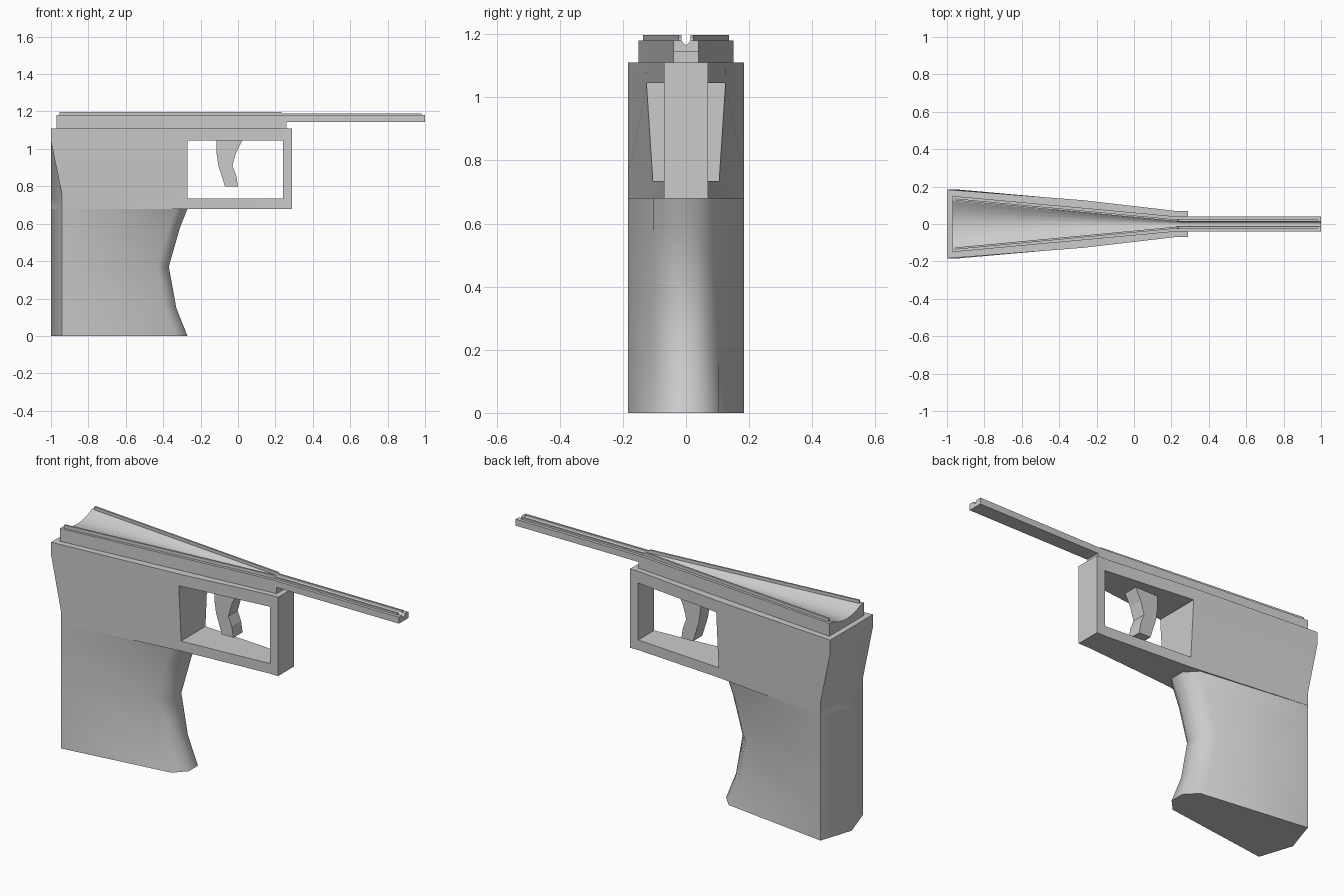
import bpy, bmesh, math

if "Cube" in bpy.data.objects:
    bpy.data.objects.remove(bpy.data.objects["Cube"], do_unlink=True)

grey = bpy.data.materials.new("plain grey")
grey.use_nodes = True
grey.diffuse_color = (0.6, 0.6, 0.6, 1)
grey.node_tree.nodes["Principled BSDF"].inputs["Base Color"].default_value = (0.6, 0.6, 0.6, 1)


def loft(name, rings, smooth=None):
    """Skin a closed solid through rings of equal point count."""
    bm = bmesh.new()
    rows = [[bm.verts.new(p) for p in ring] for ring in rings]
    n = len(rows[0])
    for a, b in zip(rows, rows[1:]):
        for i in range(n):
            j = (i + 1) % n
            bm.faces.new((a[i], a[j], b[j], b[i]))
    bm.faces.new(rows[0])
    bm.faces.new(rows[-1])
    bmesh.ops.remove_doubles(bm, verts=bm.verts, dist=0.0005)
    bmesh.ops.recalc_face_normals(bm, faces=bm.faces)
    mesh = bpy.data.meshes.new(name)
    bm.to_mesh(mesh)
    bm.free()
    obj = bpy.data.objects.new(name, mesh)
    bpy.context.collection.objects.link(obj)
    mesh.materials.append(grey)
    bpy.ops.object.select_all(action='DESELECT')
    obj.select_set(True)
    bpy.context.view_layer.objects.active = obj
    if smooth:
        bpy.ops.object.shade_smooth_by_angle(angle=math.radians(smooth))
    return obj


def plan(half, z):
    """Mirror a half outline (x, y) into a level ring."""
    other = [(x, -y, z) for x, y in reversed(half) if y > 0]
    return [(x, y, z) for x, y in half] + other


def slab(name, profile, half):
    """Extrude a side profile (x, z) across the width."""
    return loft(name, [[(x, y, z) for x, z in profile] for y in (-half, half)])


# Grip: ridged back, tapered sides, rounded and waisted front
FRONT = [(0, -0.27), (0.15, -0.33), (0.37, -0.37), (0.58, -0.31), (0.68, -0.27)]
loft("grip", [plan([(-1, 0), (-0.94, 0.183), (f - 0.06, 0.103), (f, 0.04)], z)
              for z, f in FRONT], 50)

# Frame: wedge above the grip, flaring to a square back at the top
LEVELS = [(0.68, -0.94, 0.104), (0.75, -0.94, 0.106),
          (1.04, -0.9995, 0.125), (1.11, -0.9995, 0.127)]
frame = loft("frame", [plan([(-1, 0), (back, 0.184), (-0.27, mid),
                             (0.23, 0.069), (0.29, 0.069)], z)
                       for z, back, mid in LEVELS], 30)

# Trigger window cut through the frame
cutter = slab("window_cutter", [(-0.27, 0.735), (0.24, 0.735),
                                (0.24, 1.045), (-0.27, 1.045)], 0.5)
cutter.hide_render = True
cut = frame.modifiers.new("window", 'BOOLEAN')
cut.operation = 'DIFFERENCE'
cut.solver = 'EXACT'
cut.object = cutter
bpy.context.view_layer.objects.active = frame
bpy.ops.object.modifier_apply(modifier=cut.name)
bpy.data.objects.remove(cutter, do_unlink=True)

# Trigger: curved blade
slab("trigger", [(-0.115, 1.05), (-0.115, 0.98), (-0.105, 0.91), (-0.07, 0.8),
                 (0, 0.8), (-0.01, 0.86), (-0.03, 0.91), (-0.01, 0.98), (0.025, 1.05)], 0.04)


# Slide and barrel: one tapered bar with a trough along the top
def trough(x, width, rail, depth, bottom, top=1.18, steps=8):
    arc = []
    for i in range(steps + 1):
        u = 1 - 2 * i / steps
        arc.append((x, rail * u, top - depth * (1 - u * u)))
    return [(x, -width, bottom), (x, width, bottom), (x, width, top)] + arc + [(x, -width, top)]


loft("slide_and_barrel", [trough(-0.97, 0.15, 0.125, 0.032, 1.11),
                          trough(0.23, 0.04, 0.014, 0.014, 1.11),
                          trough(0.26, 0.04, 0.014, 0.014, 1.11),
                          trough(0.26, 0.04, 0.014, 0.014, 1.145),
                          trough(1, 0.04, 0.014, 0.014, 1.145)], 30)

# Rails: thin raised strips on both sides of the trough
for side, label in ((1, "back"), (-1, "front")):
    loft(label + "_rail", [[(x, side * (y + dy), z) for dy, z in
                            ((-0.005, 1.175), (0.005, 1.175), (0.005, top), (-0.005, top))]
                           for x, y, top in ((-0.955, 0.131, 1.197), (0.23, 0.019, 1.197),
                                             (0.24, 0.019, 1.19), (0.98, 0.019, 1.19))])
